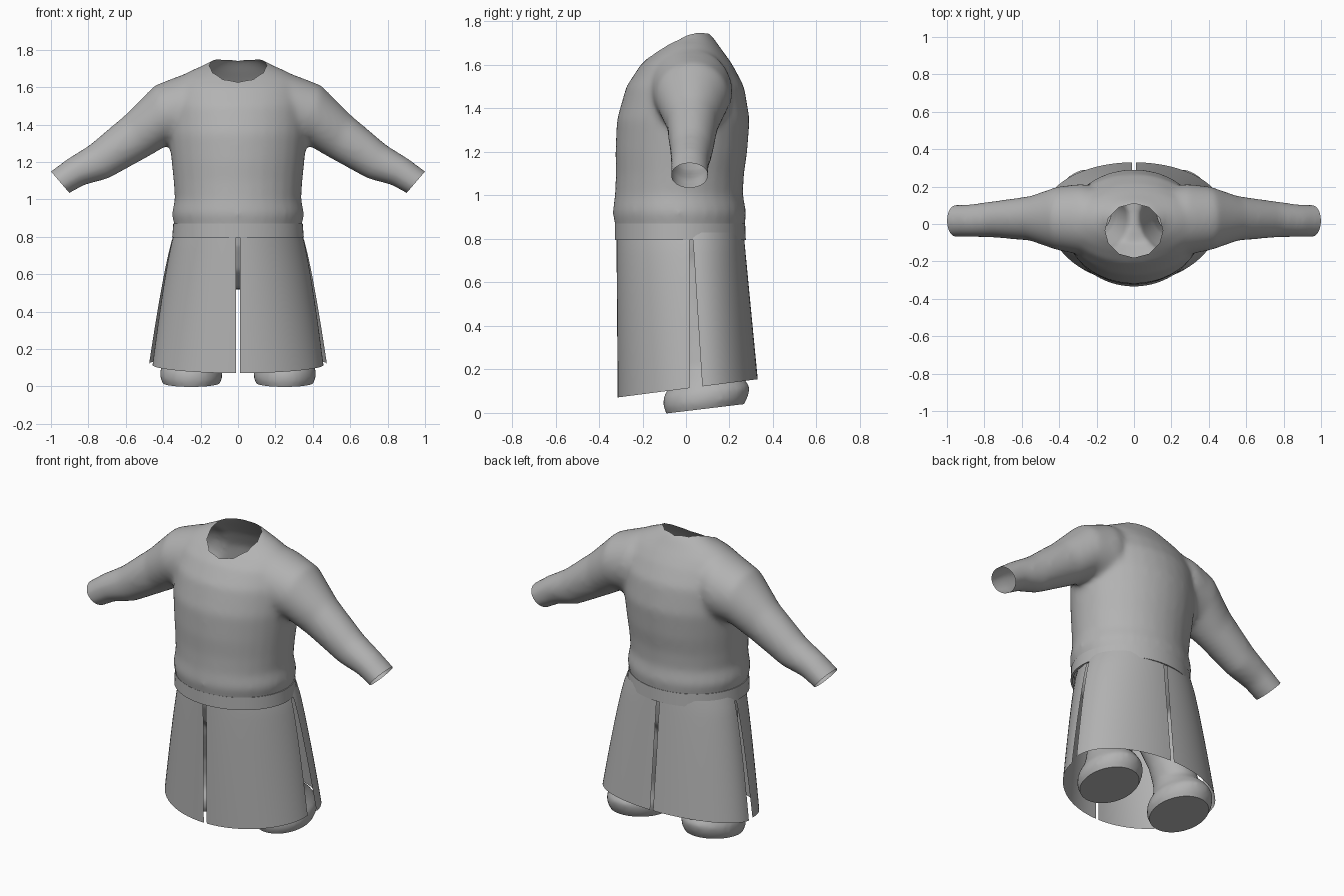
import bpy, bmesh
from math import sin, cos, asin, pi, tau
from mathutils import Vector

cube = bpy.data.objects.get("Cube")
if cube:
    bpy.data.objects.remove(cube)

cloth = bpy.data.materials.new("grey_cloth")
cloth.use_nodes = True
GREY = (0.45, 0.45, 0.45, 1)
cloth.diffuse_color = GREY
cloth.node_tree.nodes["Principled BSDF"].inputs["Base Color"].default_value = GREY


def loft(bm, rings, n=32, caps=True):
    """Skin elliptical rings, each a centre and two half axes."""
    loops = []
    for c, u, v in rings:
        c, u, v = Vector(c), Vector(u), Vector(v)
        loops.append([bm.verts.new(c + u * cos(tau * i / n) + v * sin(tau * i / n))
                      for i in range(n)])
    for a, b in zip(loops, loops[1:]):
        for i in range(n):
            j = (i + 1) % n
            bm.faces.new((a[i], a[j], b[j], b[i]))
    if caps:
        bm.faces.new(loops[0])
        bm.faces.new(loops[-1])


def level(z, rx, front, back, x=0, tilt=0):
    """Horizontal ring from its half width and its front and back limits."""
    half = (back - front) / 2
    return (x, (front + back) / 2, z), (rx, 0, 0), (0, half, tilt * half)


def finish(name, bm):
    bmesh.ops.recalc_face_normals(bm, faces=bm.faces)
    me = bpy.data.meshes.new(name)
    bm.to_mesh(me)
    bm.free()
    me.materials.append(cloth)
    ob = bpy.data.objects.new(name, me)
    bpy.context.collection.objects.link(ob)
    bpy.ops.object.select_all(action='DESELECT')
    ob.select_set(True)
    bpy.context.view_layer.objects.active = ob
    bpy.ops.object.shade_smooth_by_angle(angle=0.8)
    return ob


def fuse(bm, size, rounds):
    """Merge overlapping solids into one softened skin."""
    me = bpy.data.meshes.new("blend")
    bmesh.ops.recalc_face_normals(bm, faces=bm.faces)
    bm.to_mesh(me)
    bm.free()
    ob = bpy.data.objects.new("blend", me)
    bpy.context.collection.objects.link(ob)
    mod = ob.modifiers.new("Remesh", 'REMESH')
    mod.mode, mod.voxel_size = 'VOXEL', size
    mod = ob.modifiers.new("Smooth", 'SMOOTH')
    mod.factor, mod.iterations = 0.5, rounds
    out = bmesh.new()
    out.from_object(ob, bpy.context.evaluated_depsgraph_get())
    bpy.data.objects.remove(ob)
    bpy.data.meshes.remove(me)
    return out


def cut(bm, point, normal, fill=False, near=None):
    """Trim away everything beyond a plane."""
    faces = [f for f in bm.faces if near is None or f.calc_center_median().x * near > 0]
    edges = {e for f in faces for e in f.edges}
    verts = {v for f in faces for v in f.verts}
    res = bmesh.ops.bisect_plane(bm, geom=[*verts, *edges, *faces], plane_co=point,
                                 plane_no=normal, clear_outer=True)
    if fill:
        rim = [e for e in res["geom_cut"] if isinstance(e, bmesh.types.BMEdge)]
        bmesh.ops.edgeloop_fill(bm, edges=rim)


# Tunic: torso and sleeves
bm = bmesh.new()
loft(bm, [level(*r) for r in (
    (0.80, 0.335, -0.32, 0.265), (0.86, 0.34, -0.325, 0.27), (0.92, 0.355, -0.338, 0.278),
    (1.00, 0.338, -0.327, 0.262), (1.10, 0.345, -0.323, 0.267), (1.20, 0.355, -0.325, 0.282),
    (1.35, 0.37, -0.318, 0.293), (1.50, 0.37, -0.275, 0.268), (1.60, 0.35, -0.21, 0.215),
    (1.65, 0.32, -0.155, 0.18), (1.69, 0.25, -0.11, 0.15), (1.72, 0.18, -0.07, 0.13),
    (1.755, 0.12, -0.04, 0.10))])
for s in (1, -1):
    loft(bm, [((s * x, y, z), (s * dx, 0, dz), (0, ry, 0)) for x, y, z, dx, dz, ry in (
        (0.12, 0.02, 1.50, 0, 0.19, 0.16), (0.28, 0.025, 1.48, 0.01, 0.19, 0.19),
        (0.41, 0.03, 1.45, 0.035, 0.16, 0.17), (0.55, 0.03, 1.335, 0.055, 0.115, 0.12),
        (0.745, 0.025, 1.20, 0.05, 0.09, 0.098), (0.87, 0.018, 1.145, 0.048, 0.068, 0.088),
        (1.03, 0.015, 1.04, 0.045, 0.054, 0.086))])
bm = fuse(bm, 0.016, 12)
cut(bm, (0, 0, 0.87), (0, 0, -1))
for s in (1, -1):
    cut(bm, (s * 0.955, 0, 1.097), (s * 0.76, 0, -0.65), near=s)

# Twelve-sided neck opening
SIDES = 12
planes = []
for i in range(SIDES):
    a = tau * (i + 0.5) / SIDES
    planes.append((Vector((0.15 * cos(a), -0.035 + 0.14 * sin(a), 0)),
                   Vector((cos(a), sin(a), 0))))


def in_neck(f, slack):
    c = f.calc_center_median()
    return c.z > 1.5 and all((c - p).dot(n) < slack for p, n in planes)


for p, n in planes:
    faces = [f for f in bm.faces if in_neck(f, 0.03)]
    edges = {e for f in faces for e in f.edges}
    verts = {v for f in faces for v in f.verts}
    bmesh.ops.bisect_plane(bm, geom=[*verts, *edges, *faces], plane_co=p, plane_no=n)
bmesh.ops.delete(bm, geom=[f for f in bm.faces if in_neck(f, 0)], context='FACES')
finish("tunic", bm)

# Belt
bm = bmesh.new()
loft(bm, [level(0.868, 0.336, -0.32, 0.265), level(0.87, 0.346, -0.327, 0.272),
          level(0.795, 0.352, -0.327, 0.275), level(0.795, 0.34, -0.315, 0.263)],
     n=64, caps=False)
finish("belt", bm)

# Skirt: two front and two back panels parted by slits
ROWS, COLS = 14, 18


def skirt_point(f, t, back):
    rx = 0.335 + (0.14 if back else 0.122) * f ** 0.75
    start = asin(0.01 / rx)
    a = start + t * (pi / 2 - start)
    side = 0.03 + 0.045 * f if back else 0.015
    end = 0.265 + 0.065 * f if back else -0.32 + 0.006 * f
    y = side + (end - side) * max(cos(a), 0) ** (1 if back else 1.12)
    hem = 0.112 + 0.13 * y
    return rx * sin(a), y, 0.83 + f * (hem - 0.83)


for back in (False, True):
    for s, label in ((1, "left"), (-1, "right")):
        bm = bmesh.new()
        grid = []
        for r in range(ROWS + 1):
            row = []
            for c in range(COLS + 1):
                x, y, z = skirt_point(r / ROWS, c / COLS, back)
                row.append(bm.verts.new((s * x, y, z)))
            grid.append(row)
        for r in range(ROWS):
            for c in range(COLS):
                bm.faces.new((grid[r][c], grid[r][c + 1], grid[r + 1][c + 1], grid[r + 1][c]))
        finish(f"skirt_{'back' if back else 'front'}_{label}", bm)

# Trousers: hips and baggy legs with flat soles
bm = bmesh.new()
loft(bm, [level(*r) for r in (
    (0.90, 0.31, -0.29, 0.24), (0.75, 0.315, -0.27, 0.235),
    (0.62, 0.30, -0.21, 0.21), (0.52, 0.22, -0.10, 0.14))])
for s in (1, -1):
    loft(bm, [level(z, rx, yf, yb, s * x, tilt) for z, rx, yf, yb, x, tilt in (
        (0.70, 0.14, -0.18, 0.19, 0.165, 0), (0.50, 0.145, -0.13, 0.18, 0.18, 0),
        (0.32, 0.125, -0.07, 0.19, 0.22, 0), (0.21, 0.12, -0.06, 0.21, 0.24, 0),
        (0.15, 0.135, -0.07, 0.26, 0.25, 0.1), (0.095, 0.165, -0.105, 0.295, 0.25, 0.12),
        (0.05, 0.168, -0.105, 0.285, 0.25, 0.12), (-0.03, 0.13, -0.07, 0.24, 0.25, 0.12))])
bm = fuse(bm, 0.015, 6)
cut(bm, (0, 0, 0.86), (0, 0, 1))
cut(bm, (0, -0.07, 0), (0, 0.12, -1), fill=True)
finish("trousers", bm)
